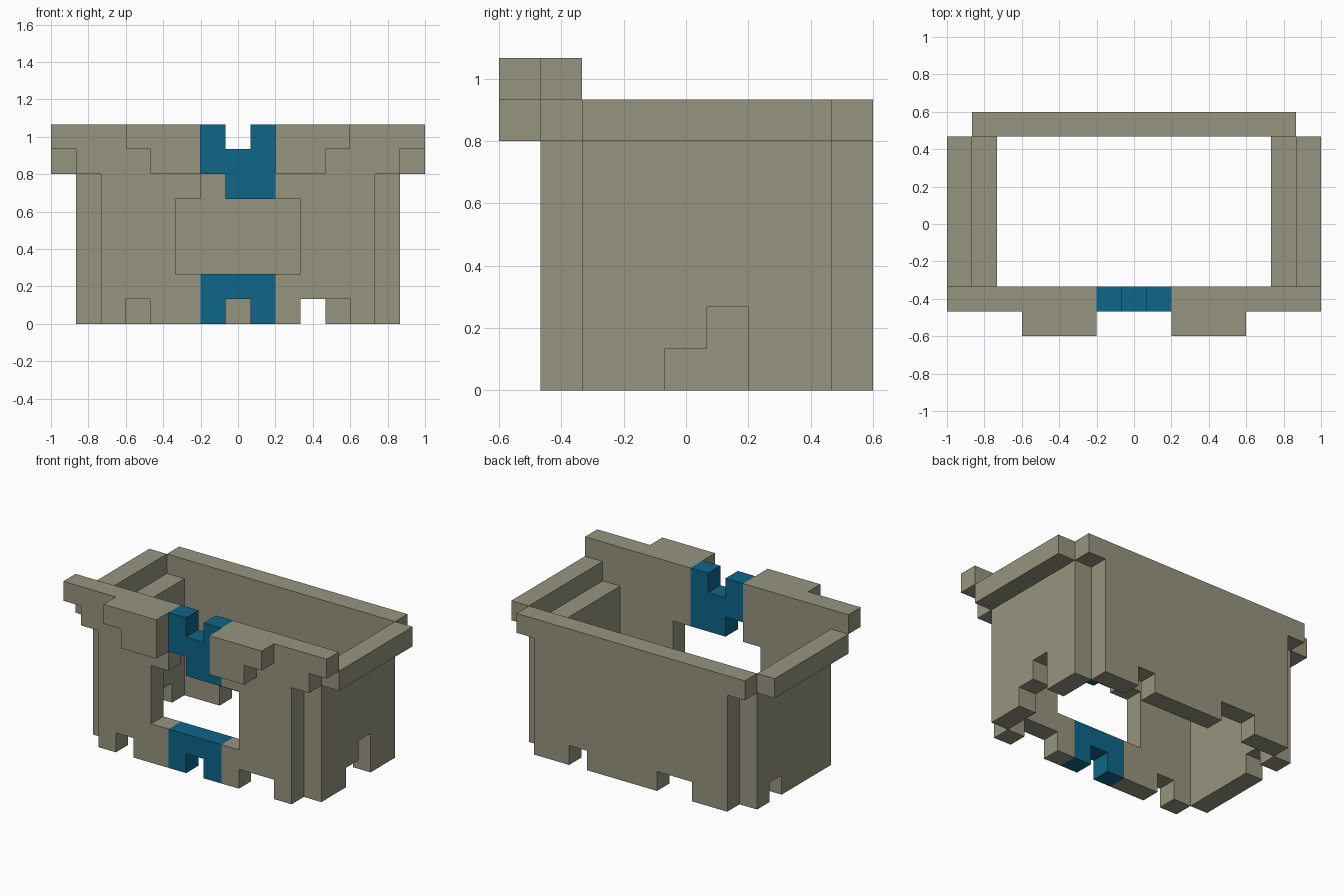
import bpy, bmesh
from mathutils import Vector

U = 2 / 15  # one block

cube = bpy.data.objects.get("Cube")
if cube:
    bpy.data.objects.remove(cube, do_unlink=True)


def material(name, rgb):
    m = bpy.data.materials.new(name)
    m.use_nodes = True
    m.diffuse_color = (*rgb, 1)
    m.node_tree.nodes["Principled BSDF"].inputs["Base Color"].default_value = (*rgb, 1)
    return m


STONE = material("grey beige", (0.305, 0.296, 0.212))
BLUE = material("deep blue", (0.004, 0.133, 0.250))


def slab(name, outline, axis, near, far, mat, sign=1):
    """Extrude an outline of (across, up) block points along x or y."""
    bm = bmesh.new()

    def place(a, z, d):
        x, y = (a, d) if axis == "y" else (d, a)
        return Vector((sign * x, y, z)) * U

    face = bm.faces.new([bm.verts.new(place(a, z, near)) for a, z in outline])
    result = bmesh.ops.extrude_face_region(bm, geom=[face], use_keep_orig=True)
    step = place(0, 0, far) - place(0, 0, near)
    moved = [g for g in result["geom"] if isinstance(g, bmesh.types.BMVert)]
    bmesh.ops.translate(bm, verts=moved, vec=step)
    bmesh.ops.recalc_face_normals(bm, faces=bm.faces)
    mesh = bpy.data.meshes.new(name)
    bm.to_mesh(mesh)
    bm.free()
    mesh.materials.append(mat)
    bpy.context.collection.objects.link(bpy.data.objects.new(name, mesh))


def rect(a, b, low, high):
    return [(a, low), (b, low), (b, high), (a, high)]


def notch(a, b, h=1):
    return [(a, 0), (a, h), (b, h), (b, 0)]


# Front wall halves, overhanging front ledges and side rims
for side, sign, inner in (("left", 1, 2.5), ("right", -1, 3.5)):
    half = [(1.5, 0), *notch(inner, 4.5), (5.5, 0), (5.5, 6), (6.5, 6), (6.5, 7),
            (7.5, 7), (7.5, 8), (1.5, 8), (1.5, 5), (2.5, 5), (2.5, 2), (1.5, 2)]
    slab(f"front_wall_{side}", half, "y", -3.5, -2.5, STONE, sign)
    ledge = [(1.5, 6), (3.5, 6), (3.5, 7), (4.5, 7), (4.5, 8), (1.5, 8)]
    slab(f"front_ledge_{side}", ledge, "y", -4.5, -3.5, STONE, sign)
    slab(f"side_rim_{side}", rect(-2.5, 3.5, 6, 7), "x", 6.5, 7.5, STONE, sign)

# Blue centre stripe above and below the opening
upper = [(-1.5, 8), (-0.5, 8), (-0.5, 7), (0.5, 7), (0.5, 8), (1.5, 8),
         (1.5, 5), (-0.5, 5), (-0.5, 6), (-1.5, 6)]
slab("upper_stripe", upper, "y", -3.5, -2.5, BLUE)
lower = [(-1.5, 0), *notch(-0.5, 0.5), (1.5, 0), (1.5, 2), (-1.5, 2)]
slab("lower_stripe", lower, "y", -3.5, -2.5, BLUE)

# Side walls with ragged lower edges
left = [(-2.5, 0), (-0.5, 0), (-0.5, 1), (0.5, 1), (0.5, 2), (1.5, 2), (1.5, 0),
        (3.5, 0), (3.5, 6), (-2.5, 6)]
slab("side_wall_left", left, "x", 5.5, 6.5, STONE)
right = [(-2.5, 0), *notch(1.5, 2.5), (3.5, 0), (3.5, 6), (-2.5, 6)]
slab("side_wall_right", right, "x", 5.5, 6.5, STONE, -1)

# Back wall with its wider rim
back = [(-5.5, 0), *notch(-3.5, -1.5), *notch(2.5, 3.5), (5.5, 0), (5.5, 6),
        (6.5, 6), (6.5, 7), (-6.5, 7), (-6.5, 6), (-5.5, 6)]
slab("back_wall", back, "y", 3.5, 4.5, STONE)
